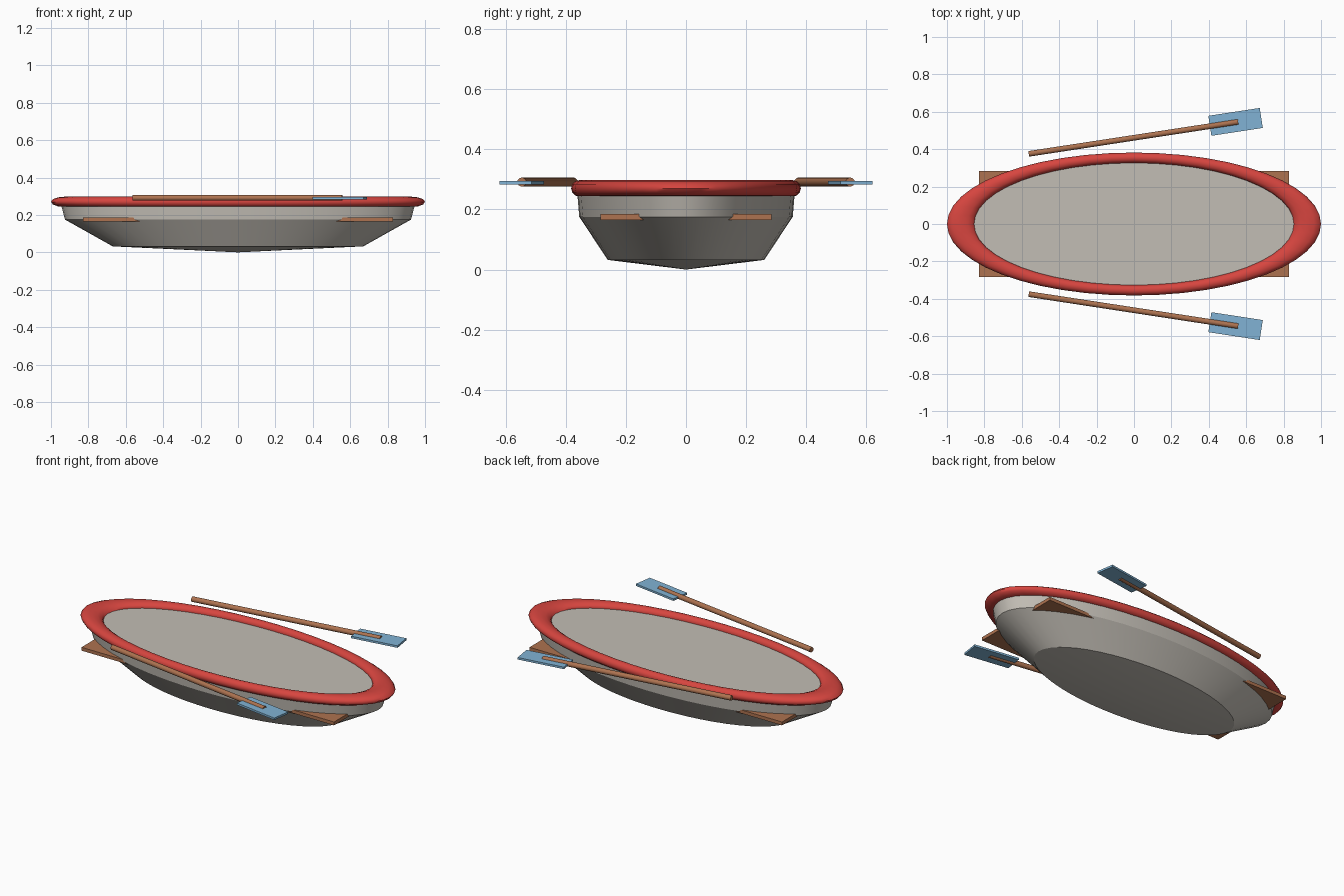
import bpy, bmesh, math
from mathutils import Matrix, Vector

if "Cube" in bpy.data.objects:
    bpy.data.objects.remove(bpy.data.objects["Cube"])


def material(name, rgb):
    m = bpy.data.materials.new(name)
    m.diffuse_color = (*rgb, 1)
    m.use_nodes = True
    m.node_tree.nodes["Principled BSDF"].inputs["Base Color"].default_value = m.diffuse_color
    return m


GREY = material("warm_grey", (0.54, 0.51, 0.46))
RED = material("tube_red", (0.68, 0.06, 0.05))
WOOD = material("wood_brown", (0.42, 0.17, 0.08))
BLUE = material("blade_blue", (0.22, 0.45, 0.66))


def finish(name, bm, mat, angle=30):
    bmesh.ops.recalc_face_normals(bm, faces=bm.faces)
    me = bpy.data.meshes.new(name)
    bm.to_mesh(me)
    bm.free()
    me.materials.append(mat)
    ob = bpy.data.objects.new(name, me)
    bpy.context.collection.objects.link(ob)
    bpy.ops.object.select_all(action='DESELECT')
    ob.select_set(True)
    bpy.context.view_layer.objects.active = ob
    bpy.ops.object.shade_smooth_by_angle(angle=math.radians(angle))
    return ob


def box(name, centre, size, turn, mat):
    bm = bmesh.new()
    bmesh.ops.create_cube(bm, size=1, matrix=Matrix.Translation(centre)
                          @ Matrix.Rotation(turn, 4, 'Z')
                          @ Matrix.Diagonal((*size, 1)))
    return finish(name, bm, mat)


# Hull: stacked ellipses, shallow cone below and flat deck on top
N = 48
bm = bmesh.new()
rings = []
for rx, ry, z in ((0.67, 0.26, 0.032), (0.925, 0.355, 0.175), (0.95, 0.363, 0.27)):
    rings.append([bm.verts.new((rx * math.cos(2 * math.pi * i / N),
                                ry * math.sin(2 * math.pi * i / N), z)) for i in range(N)])
apex = bm.verts.new((0, 0, 0))
for i in range(N):
    j = (i + 1) % N
    bm.faces.new((apex, rings[0][j], rings[0][i]))
    for a, b in zip(rings, rings[1:]):
        bm.faces.new((a[i], a[j], b[j], b[i]))
bm.faces.new(rings[-1])
finish("hull", bm, GREY, 25)

# Rim tube: flattened torus
M = 12
bm = bmesh.new()
loops = []
for i in range(N):
    u = 2 * math.pi * i / N
    loop = []
    for k in range(M):
        v = 2 * math.pi * k / M
        r = 0.9275 + 0.0725 * math.cos(v)
        loop.append(bm.verts.new((r * math.cos(u), 0.382 * r * math.sin(u),
                                  0.27 + 0.0275 * math.sin(v))))
    loops.append(loop)
for i in range(N):
    a, b = loops[i], loops[(i + 1) % N]
    for k in range(M):
        l = (k + 1) % M
        bm.faces.new((a[k], b[k], b[l], a[l]))
finish("rim_tube", bm, RED, 60)

# Seat planks poking through the hull
for s, label in ((-1, "left"), (1, "right")):
    box("seat_" + label, (s * 0.67, 0, 0.175), (0.32, 0.568, 0.02), 0, WOOD)

# Oars: round shaft and flat blade on each side
for s, label in ((-1, "front"), (1, "back")):
    p, q = Vector((-0.563, s * 0.375, 0.291)), Vector((0.557, s * 0.546, 0.291))
    d = q - p
    bm = bmesh.new()
    bmesh.ops.create_cone(bm, cap_ends=True, segments=16, radius1=0.015, radius2=0.015,
                          depth=d.length, matrix=Matrix.Translation((p + q) / 2)
                          @ d.to_track_quat('Z', 'Y').to_matrix().to_4x4())
    finish("oar_shaft_" + label, bm, WOOD)
    box("oar_blade_" + label, (0.543, s * 0.546, 0.289), (0.278, 0.108, 0.012),
        math.atan2(d.y, d.x), BLUE)
